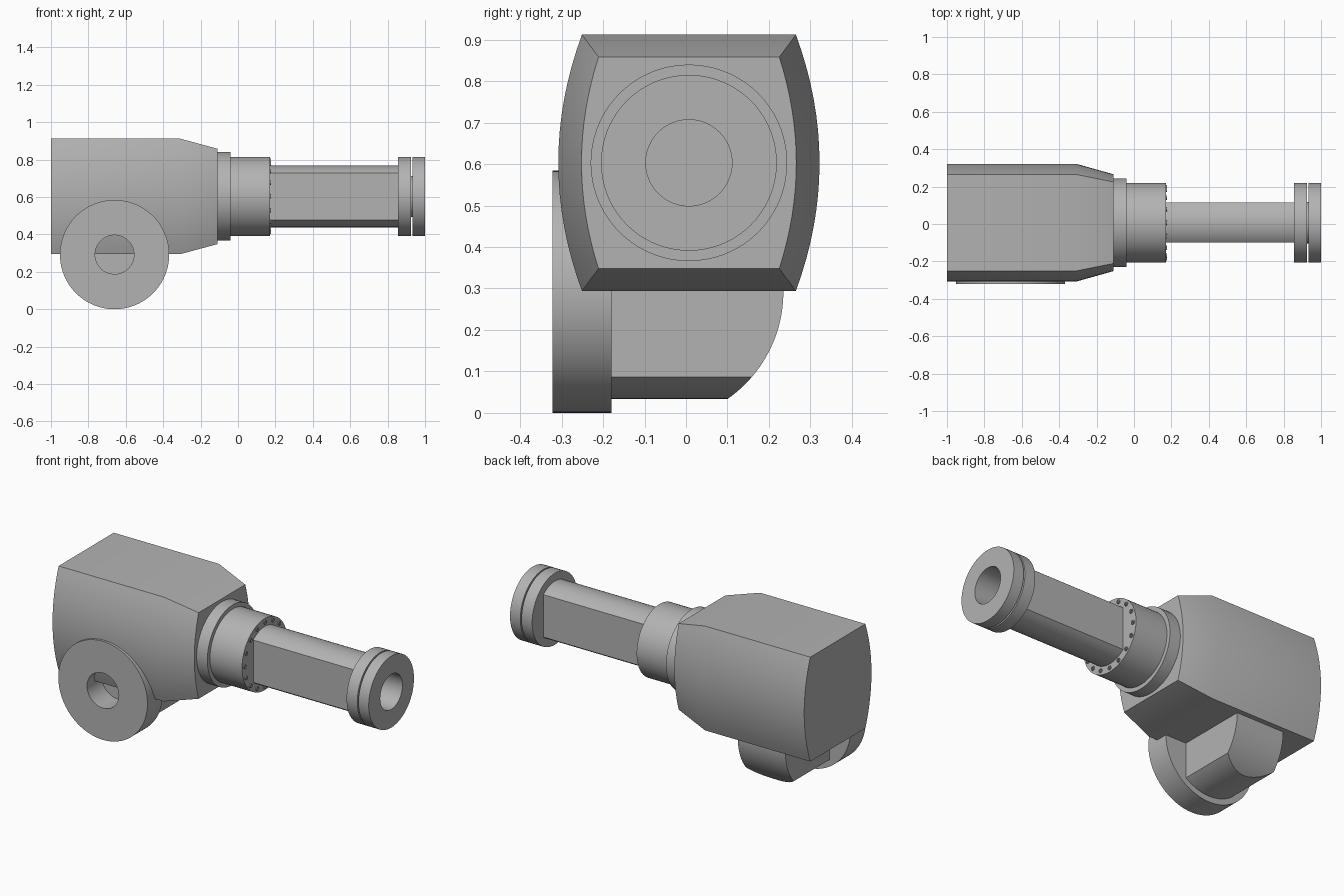
import bpy, bmesh
from math import sin, cos, asin, pi, sqrt, radians
from mathutils import Matrix

if "Cube" in bpy.data.objects:
    bpy.data.objects.remove(bpy.data.objects["Cube"], do_unlink=True)

AXIS_Y, AXIS_Z = 0.007, 0.603      # centre line of the arm
HUB_X, HUB_Z = -0.66, 0.292        # centre of the side hub

grey = bpy.data.materials.new("plain_grey")
grey.use_nodes = True
grey.diffuse_color = (0.45, 0.45, 0.45, 1)
grey.node_tree.nodes["Principled BSDF"].inputs["Base Color"].default_value = grey.diffuse_color


def finish(name, bm, matrix=Matrix()):
    mesh = bpy.data.meshes.new(name)
    bm.to_mesh(mesh)
    bm.free()
    mesh.materials.append(grey)
    obj = bpy.data.objects.new(name, mesh)
    obj.matrix_world = matrix
    bpy.context.collection.objects.link(obj)
    bpy.ops.object.select_all(action="DESELECT")
    obj.select_set(True)
    bpy.context.view_layer.objects.active = obj
    bpy.ops.object.shade_smooth_by_angle(angle=radians(13 if len(mesh.polygons) > 90 else 35))
    return obj


def lathe(name, profile, matrix, sides=72):
    """Turn (x, radius) points around the x axis; radius 0 closes an end."""
    bm = bmesh.new()
    rings = []
    for x, r in profile:
        if r == 0:
            rings.append([bm.verts.new((x, 0, 0))] * sides)
        else:
            rings.append([bm.verts.new((x, r * cos(2 * pi * i / sides), r * sin(2 * pi * i / sides)))
                          for i in range(sides)])
    for a, b in zip(rings, rings[1:]):
        for i in range(sides):
            j = (i + 1) % sides
            corners = list(dict.fromkeys((a[i], a[j], b[j], b[i])))
            bm.faces.new(corners)
    return finish(name, bm, matrix)


def loft(name, sections, cap_end=True):
    """Skin a row of matching closed sections."""
    bm = bmesh.new()
    rings = [[bm.verts.new(p) for p in s] for s in sections]
    for a, b in zip(rings, rings[1:]):
        for i in range(len(a)):
            j = (i + 1) % len(a)
            bm.faces.new((a[i], a[j], b[j], b[i]))
    bm.faces.new(rings[0])
    if cap_end:
        bm.faces.new(rings[-1])
    bmesh.ops.recalc_face_normals(bm, faces=bm.faces)
    return finish(name, bm)


# Housing: flat top and bottom, bowed sides, tapered nose
def housing_section(x, half_height, half_width, bow, steps=16):
    ring = []
    for side in (1, -1):
        for i in range(steps + 1):
            t = side * (2 * i / steps - 1)
            ring.append((x, AXIS_Y + side * (half_width + bow * (1 - t * t)), AXIS_Z + t * half_height))
    return ring


loft("housing", [housing_section(-1, 0.309, 0.258, 0.057),
                 housing_section(-0.31, 0.309, 0.258, 0.057),
                 housing_section(-0.11, 0.255, 0.218, 0.041)])

# Stepped collar on the nose
arm = Matrix.Translation((0, AXIS_Y, AXIS_Z))
lathe("collar", [(-0.12, 0), (-0.12, 0.237), (-0.04, 0.237), (-0.04, 0.212), (0.17, 0.212), (0.17, 0)], arm)

# Ring of socket bolts on the collar face
for k in range(16):
    a = 2 * pi * k / 16
    spot = arm @ Matrix.Translation((0.17, 0.19 * cos(a), 0.19 * sin(a)))
    lathe("collar_bolt", [(-0.01, 0.012), (0.006, 0.012), (0.006, 0.007), (0.001, 0.007), (0.001, 0)], spot, 12)


# Round shaft with two flat sides
def shaft_section(x, radius=0.165, flat=0.107, steps=16):
    half = asin(flat / radius)
    ring = []
    for side in (1, -1):
        for i in range(steps + 1):
            a = half * (1 - 2 * i / steps)
            ring.append((x, AXIS_Y + side * radius * sin(a), AXIS_Z + side * radius * cos(a)))
    return ring


loft("shaft", [shaft_section(0.16), shaft_section(0.86)], cap_end=False)

# Grooved end flange with a deep bore
lathe("end_flange", [(0.855, 0.104), (0.855, 0.212), (0.925, 0.212), (0.925, 0.11), (0.933, 0.11),
                     (0.933, 0.212), (1, 0.212), (1, 0.104), (0.5, 0.104), (0.5, 0)], arm)

# Side hub disc with a blind bore, facing the front
facing_front = Matrix.Translation((HUB_X, 0, HUB_Z)) @ Matrix.Rotation(-pi / 2, 4, "Z")
lathe("hub_disc", [(0.18, 0), (0.18, 0.292), (0.322, 0.292), (0.322, 0.104), (0.182, 0.104), (0.182, 0)],
      facing_front, 96)


# Neck joining hub and housing: round underside, flat sides, curved back
def neck_section(angle, radius=0.258, flat=0.156):
    z = HUB_Z - radius * cos(angle)
    w = max(0.002, min(flat, radius * sin(angle)))
    back = -0.08 + sqrt(0.315 ** 2 - (z - HUB_Z) ** 2)
    return [(HUB_X - w, -0.181, z), (HUB_X + w, -0.181, z), (HUB_X + w, back, z), (HUB_X - w, back, z)]


corner = asin(0.156 / 0.258)
angles = [corner * k / 12 for k in range(13)] + [corner + (1.8 - corner) * k / 14 for k in range(1, 15)]
loft("neck", [neck_section(a) for a in angles])
